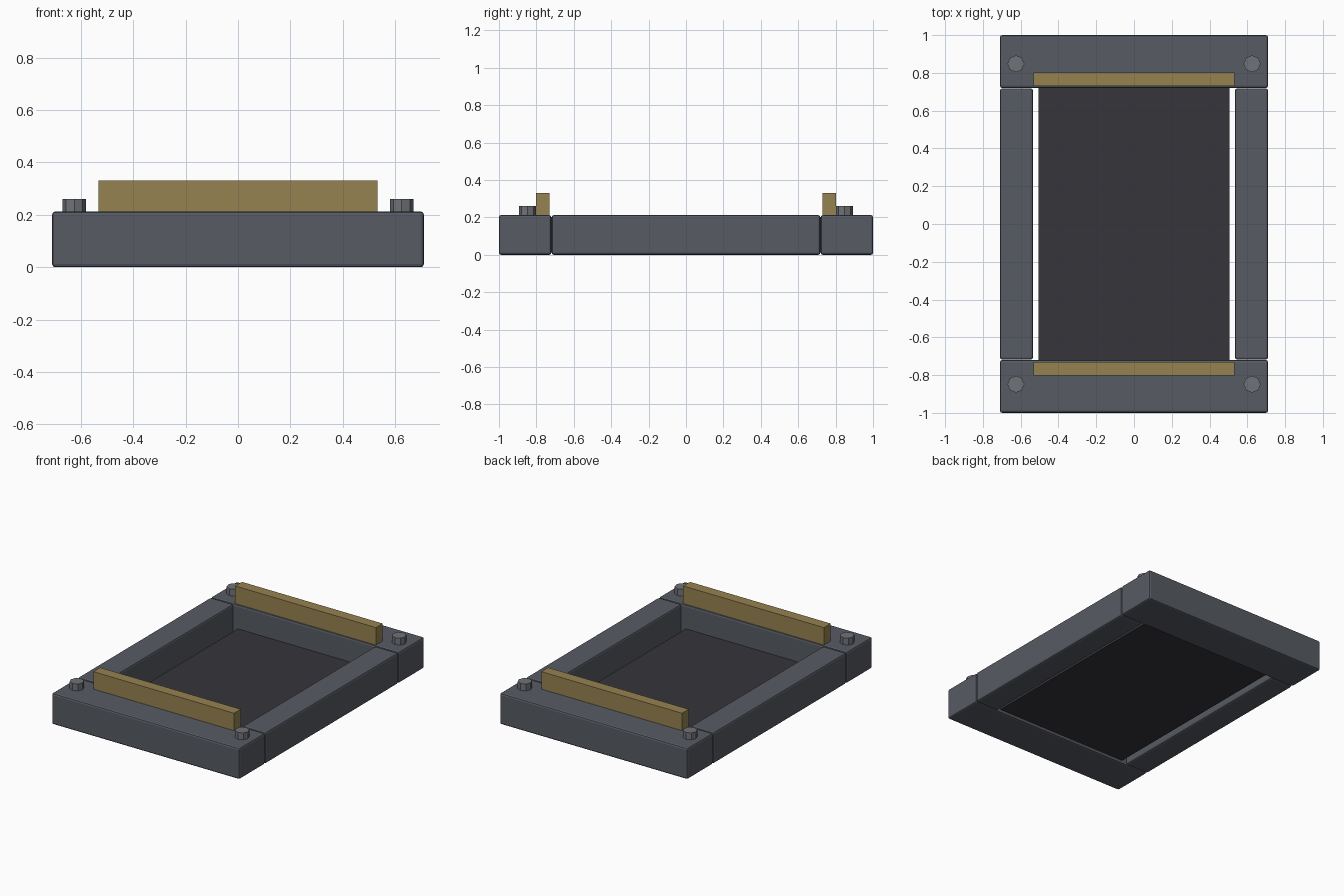
import bpy, math

if "Cube" in bpy.data.objects:
    bpy.data.objects.remove(bpy.data.objects["Cube"])


def material(name, rgb):
    m = bpy.data.materials.new(name)
    m.diffuse_color = (*rgb, 1.0)
    m.use_nodes = True
    m.node_tree.nodes["Principled BSDF"].inputs["Base Color"].default_value = m.diffuse_color
    return m


STEEL = material("slate_grey", (0.095, 0.104, 0.125))
DARK = material("charcoal", (0.037, 0.035, 0.042))
BRASS = material("dull_brass", (0.30, 0.225, 0.083))
BOLT = material("bolt_grey", (0.165, 0.17, 0.19))


def box(name, x, y, z, mat, bevel=0.0):
    """Box spanning the given (min, max) ranges, with an optional edge bevel."""
    bpy.ops.mesh.primitive_cube_add(
        size=1, location=[(a + b) / 2 for a, b in (x, y, z)])
    ob = bpy.context.object
    ob.name = name
    ob.scale = [b - a for a, b in (x, y, z)]
    bpy.ops.object.transform_apply(location=False, rotation=False, scale=True)
    ob.data.materials.append(mat)
    if bevel:
        mod = ob.modifiers.new("edge_bevel", 'BEVEL')
        mod.width = bevel
        mod.segments = 2
    return ob


def span(sign, a, b):
    return tuple(sorted((sign * a, sign * b)))


# Recessed floor panel
box("floor_panel", (-0.505, 0.505), (-0.72, 0.72), (0.02, 0.05), DARK)

for side, s in (("left", -1), ("right", 1)):
    # Long side rails
    box(side + "_rail", span(s, 0.535, 0.71), (-0.718, 0.718), (0, 0.213),
        STEEL, 0.012)

for end, e in (("front", -1), ("back", 1)):
    # End beams with upright brass strips
    box(end + "_beam", (-0.71, 0.71), span(e, 0.72, 1.0), (0, 0.213),
        STEEL, 0.012)
    box(end + "_strip", (-0.532, 0.532), span(e, 0.73, 0.803), (0.205, 0.332),
        BRASS)
    # Corner bolts
    for side, s in (("left", -1), ("right", 1)):
        bpy.ops.mesh.primitive_cylinder_add(
            vertices=8, radius=0.045, depth=0.06,
            location=(s * 0.625, e * 0.848, 0.23))
        bolt = bpy.context.object
        bolt.name = f"{end}_{side}_bolt"
        bolt.data.materials.append(BOLT)
